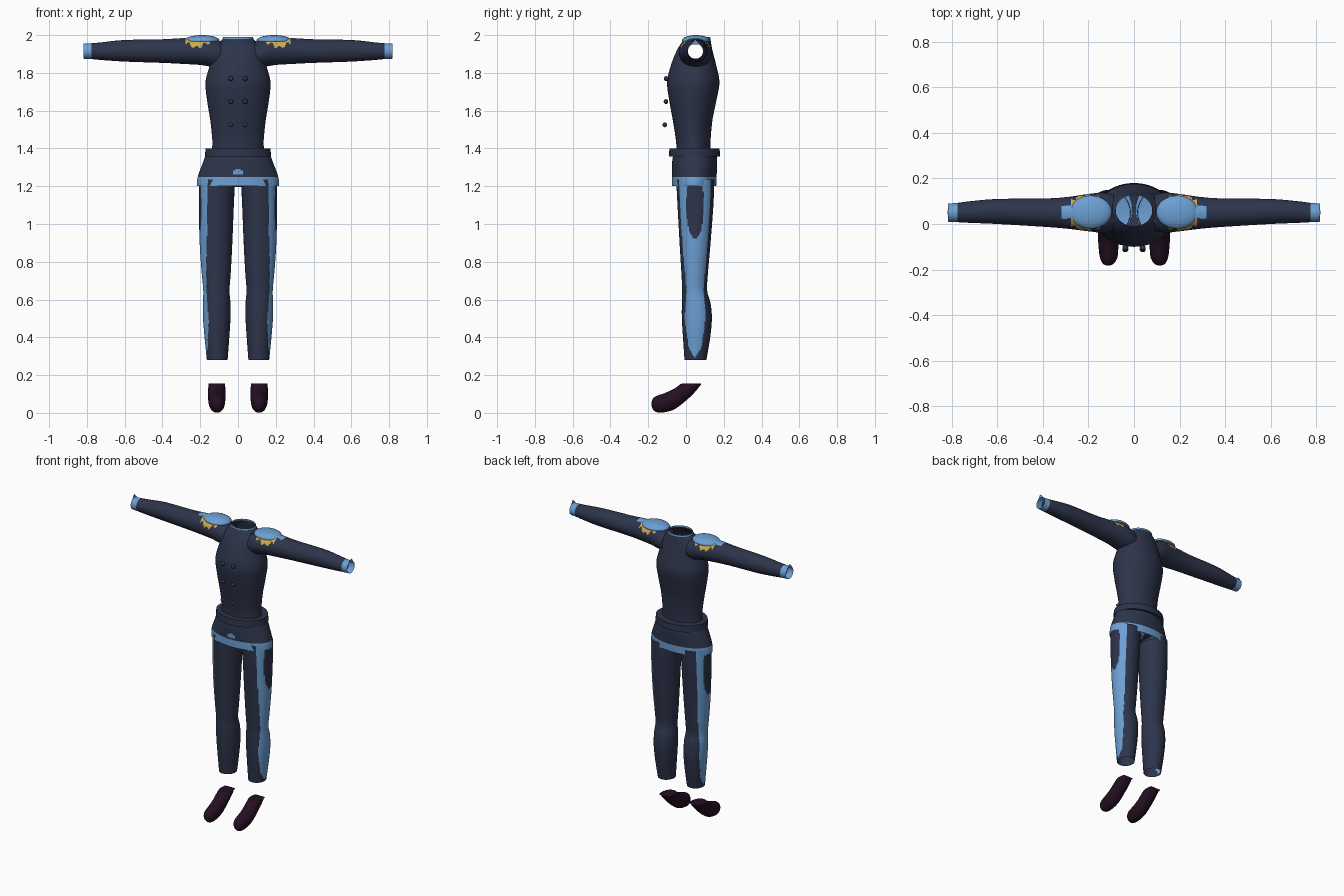
import bpy
import bmesh
from math import sin, cos, pi, radians
from mathutils import Vector

if "Cube" in bpy.data.objects:
    bpy.data.objects.remove(bpy.data.objects["Cube"])


def material(name, rgb):
    mat = bpy.data.materials.new(name)
    mat.use_nodes = True
    color = (*rgb, 1)
    mat.diffuse_color = color
    bsdf = mat.node_tree.nodes["Principled BSDF"]
    bsdf.inputs["Base Color"].default_value = color
    bsdf.inputs["Roughness"].default_value = 0.8
    return mat


NAVY, BLUE, GOLD, PLUM = range(4)
MATERIALS = [
    material("navy cloth", (0.027, 0.035, 0.07)),
    material("sky blue trim", (0.15, 0.35, 0.66)),
    material("gold fringe", (0.62, 0.4, 0.07)),
    material("dark plum leather", (0.018, 0.005, 0.016)),
]


def finish(name, bm, paint, drop=None):
    """Paint faces by rule, remove dropped ones, and make the object."""
    bmesh.ops.recalc_face_normals(bm, faces=bm.faces)
    if drop:
        gone = [f for f in bm.faces if drop(f.calc_center_median())]
        bmesh.ops.delete(bm, geom=gone, context="FACES")
    for f in bm.faces:
        f.smooth = True
        f.material_index = paint(f.calc_center_median()) if callable(paint) else paint
    mesh = bpy.data.meshes.new(name)
    bm.to_mesh(mesh)
    bm.free()
    for mat in MATERIALS:
        mesh.materials.append(mat)
    mesh.set_sharp_from_angle(angle=radians(40))
    obj = bpy.data.objects.new(name, mesh)
    bpy.context.collection.objects.link(obj)
    return obj


def spline(rows, steps):
    """Smoothly interpolate between profile rows."""
    pad = [rows[0]] + rows + [rows[-1]]
    out = []
    for a, b, c, d in zip(pad, pad[1:], pad[2:], pad[3:]):
        for i in range(steps):
            t = i / steps
            out.append([q + t / 2 * (r - p + t * (2 * p - 5 * q + 4 * r - s + t * (3 * (q - r) + s - p)))
                        for p, q, r, s in zip(a, b, c, d)])
    return out + [rows[-1]]


def loft(name, rows, axis, paint, steps=8, seg=64, side=1, drop=None, caps=False, top=9):
    """Skin ellipses; each row is position, then low and high on the two other axes."""
    bm = bmesh.new()
    rings = []
    for t, a0, a1, b0, b1 in spline(rows, steps):
        ring = []
        for k in range(seg):
            u = 2 * pi * k / seg
            a = (a0 + a1 + (a1 - a0) * cos(u)) / 2
            b = (b0 + b1 + (b1 - b0) * sin(u)) / 2
            x, y, z = {"x": (t, a, b), "y": (a, t, b), "z": (a, b, t)}[axis]
            ring.append(bm.verts.new((x * side, y, min(z, top))))
        rings.append(ring)
    for low, high in zip(rings, rings[1:]):
        for k in range(seg):
            n = (k + 1) % seg
            bm.faces.new((low[k], low[n], high[n], high[k]))
    if caps:
        bm.faces.new(rings[0])
        bm.faces.new(rings[-1])
    return finish(name, bm, paint, drop)


def ball(name, center, size, paint, drop=None):
    bm = bmesh.new()
    bmesh.ops.create_uvsphere(bm, u_segments=32, v_segments=16, radius=1)
    for v in bm.verts:
        v.co = Vector(center) + Vector(v.co[i] * size[i] for i in range(3))
    return finish(name, bm, paint, drop)


# Jacket body with open neck and open armholes
def armhole(p):
    return abs(p.x) > 0.08 and ((p.y - 0.05) / 0.065) ** 2 + ((p.z - 1.91) / 0.058) ** 2 < 1


def body_row(z, half, front, back):
    return (z, -half, half, front, back)


loft("jacket_body", [
    body_row(1.37, 0.14, -0.05, 0.13),
    body_row(1.44, 0.136, -0.053, 0.13),
    body_row(1.55, 0.147, -0.07, 0.14),
    body_row(1.65, 0.163, -0.088, 0.16),
    body_row(1.75, 0.172, -0.1, 0.177),
    body_row(1.84, 0.15, -0.08, 0.16),
    body_row(1.92, 0.135, -0.048, 0.14),
    body_row(1.962, 0.1, -0.022, 0.132),
    body_row(1.975, 0.084, -0.012, 0.13),
    body_row(1.99, 0.08, -0.01, 0.128),
], "z", lambda p: BLUE if p.z > 1.98 else NAVY, drop=armhole, seg=96)

# Belt and flared jacket skirt with a blue hem
loft("belt", [
    body_row(1.4, 0.13, -0.05, 0.13),
    body_row(1.4, 0.172, -0.088, 0.178),
    body_row(1.357, 0.175, -0.09, 0.18),
    body_row(1.357, 0.15, -0.06, 0.15),
], "z", NAVY, steps=1)


def skirt_paint(p):
    clasp = p.y < 0 and abs(p.x) < 0.03 - abs(p.z - 1.27)
    return BLUE if p.z < 1.25 or (clasp and p.z > 1.26) else NAVY


loft("jacket_skirt", [
    body_row(1.38, 0.165, -0.065, 0.16),
    body_row(1.33, 0.184, -0.073, 0.165),
    body_row(1.25, 0.213, -0.074, 0.162),
    body_row(1.2, 0.217, -0.074, 0.16),
], "z", skirt_paint, steps=12, seg=96)

# Seat panel closing the trousers between the legs
loft("trouser_seat", [
    body_row(1.225, 0.2, -0.06, 0.15),
    body_row(1.205, 0.12, -0.04, 0.13),
    body_row(1.195, 0.002, 0.044, 0.046),
], "z", lambda p: NAVY if abs(p.x) < 0.01 + 4 * (p.y - 0.06) ** 2 else BLUE, steps=10)


# Sleeve colours: cuff, shoulder strap and ragged gold fringe
def sleeve_paint(p):
    x = abs(p.x)
    if x > 0.775:
        return BLUE
    if 0.2 < x < 0.32 and p.z > 1.95 and abs(p.y - 0.053) < 0.028:
        return BLUE
    ragged = 1.925 + 0.01 * (1 + sin(x * 150)) + abs(x - 0.22) * 0.4
    return GOLD if 0.135 < x < 0.28 and p.z > ragged else NAVY


# Trouser colours: outer stripe with a dark pointed pocket panel
def stripe_width(z):
    keys = [(0.29, 0), (0.35, 0.035), (0.5, 0.056), (0.65, 0.045), (0.9, 0.068), (1.25, 0.085)]
    for (z0, w0), (z1, w1) in zip(keys, keys[1:]):
        if z0 <= z <= z1:
            return w0 + (w1 - w0) * (z - z0) / (z1 - z0)
    return 0


def leg_paint(p):
    off = abs(p.y - 0.048)
    pocket = (off / 0.047) ** 2 + ((p.z - 1.1) / 0.18) ** 2 < 1
    return BLUE if abs(p.x) > 0.115 and off < stripe_width(p.z) and not pocket else NAVY


for side, word in ((1, "left"), (-1, "right")):
    loft(word + "_sleeve", [
        (0.09, -0.03, 0.13, 1.825, 1.965),
        (0.14, -0.038, 0.138, 1.832, 1.982),
        (0.2, -0.032, 0.132, 1.842, 1.988),
        (0.3, -0.02, 0.118, 1.848, 1.984),
        (0.4, -0.012, 0.112, 1.853, 1.978),
        (0.6, 0, 0.11, 1.86, 1.974),
        (0.72, 0.005, 0.1, 1.868, 1.962),
        (0.775, 0.008, 0.093, 1.873, 1.957),
        (0.818, 0.01, 0.09, 1.875, 1.955),
    ], "x", sleeve_paint, steps=14, seg=80, side=side)

    # Pointed flap at the cuff
    bm = bmesh.new()
    bm.faces.new([bm.verts.new((x * side, y, z)) for x, y, z in
                  ((0.816, 0.025, 1.95), (0.816, 0.075, 1.95), (0.82, 0.05, 1.977))])
    finish(word + "_cuff_point", bm, BLUE)

    # Domed shoulder pad
    ball(word + "_epaulette", (0.19 * side, 0.052, 1.972), (0.092, 0.073, 0.028), BLUE,
         drop=lambda p: p.z < 1.965)

    loft(word + "_trouser_leg", [
        (1.235, 0.015, 0.205, -0.052, 0.15),
        (1.1, 0.022, 0.207, -0.045, 0.145),
        (0.9, 0.03, 0.203, -0.034, 0.13),
        (0.75, 0.038, 0.193, -0.025, 0.117),
        (0.65, 0.045, 0.184, -0.02, 0.112),
        (0.58, 0.04, 0.186, -0.022, 0.13),
        (0.5, 0.04, 0.185, -0.022, 0.137),
        (0.4, 0.046, 0.177, -0.016, 0.128),
        (0.28, 0.055, 0.165, -0.008, 0.108),
    ], "z", leg_paint, steps=16, seg=80, side=side)

    # Shoe resting on its toe, cut flat at the ankle
    loft(word + "_shoe", [
        (-0.183, 0.108, 0.116, 0.042, 0.052),
        (-0.175, 0.09, 0.136, 0.018, 0.076),
        (-0.15, 0.074, 0.149, 0.002, 0.092),
        (-0.11, 0.069, 0.155, 0.004, 0.106),
        (-0.06, 0.067, 0.158, 0.02, 0.13),
        (0, 0.067, 0.158, 0.065, 0.175),
        (0.045, 0.069, 0.156, 0.108, 0.2),
        (0.08, 0.076, 0.15, 0.15, 0.205),
    ], "y", PLUM, seg=48, side=side, caps=True, top=0.155)

    # Double-breasted buttons
    for row, (z, y) in enumerate(((1.77, -0.105), (1.648, -0.106), (1.525, -0.112))):
        ball(f"{word}_button_{row + 1}", (0.038 * side, y, z), (0.013, 0.012, 0.013), NAVY)
